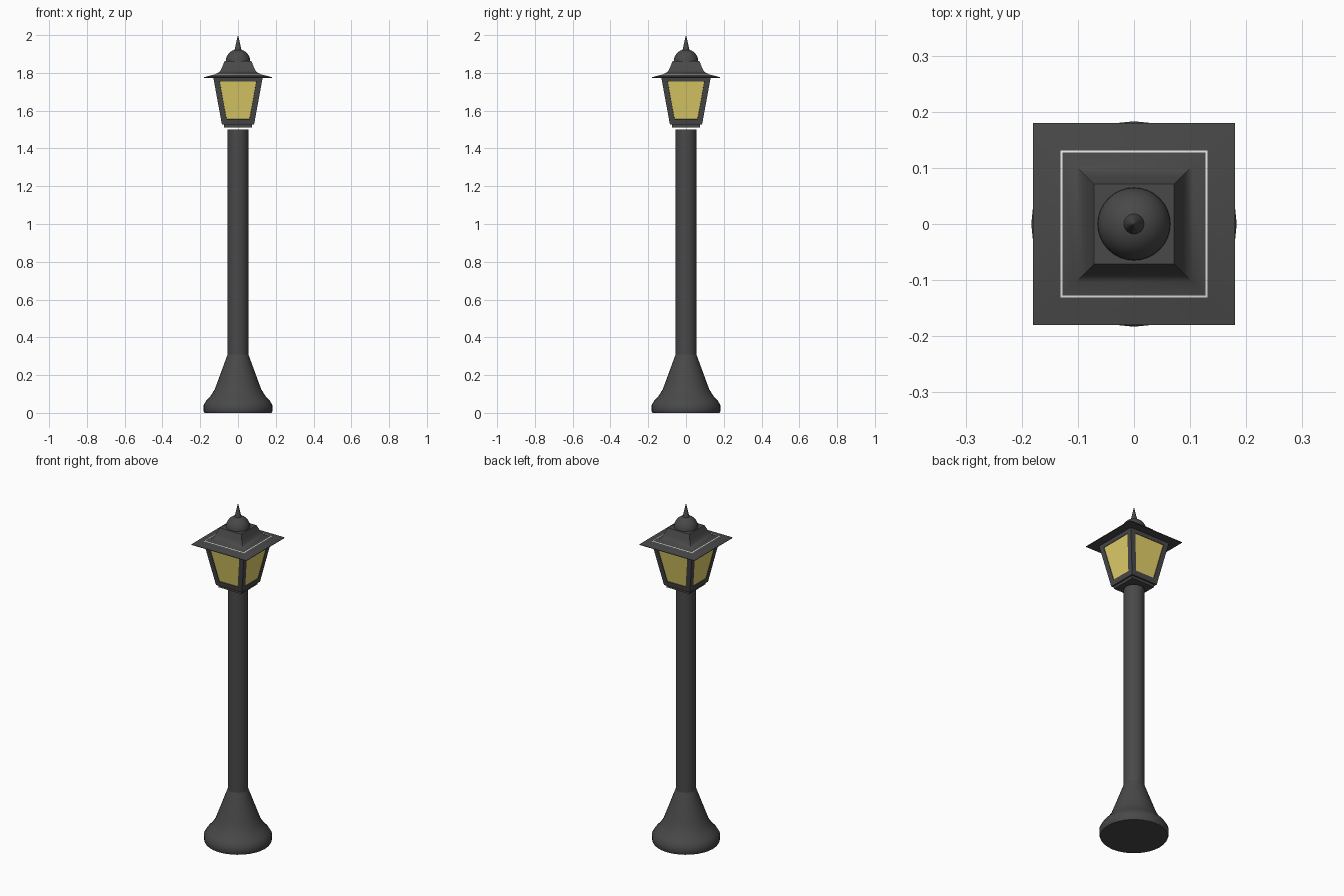
import bpy
import bmesh
from math import sin, cos, pi, sqrt, radians

cube = bpy.data.objects.get("Cube")
if cube:
    bpy.data.objects.remove(cube)


def make_material(name, color):
    mat = bpy.data.materials.new(name)
    mat.use_nodes = True
    mat.diffuse_color = color
    mat.node_tree.nodes["Principled BSDF"].inputs["Base Color"].default_value = color
    return mat


iron = make_material("dark_iron", (0.066, 0.066, 0.066, 1))
glass = make_material("amber_glass", (0.77, 0.64, 0.145, 1))
trim = make_material("pale_trim", (0.8, 0.8, 0.77, 1))


def finish(bm, name, mats, smooth):
    bmesh.ops.recalc_face_normals(bm, faces=bm.faces)
    mesh = bpy.data.meshes.new(name)
    bm.to_mesh(mesh)
    bm.free()
    obj = bpy.data.objects.new(name, mesh)
    bpy.context.collection.objects.link(obj)
    for mat in mats:
        mesh.materials.append(mat)
    if smooth:
        bpy.ops.object.select_all(action="DESELECT")
        obj.select_set(True)
        bpy.context.view_layer.objects.active = obj
        bpy.ops.object.shade_smooth_by_angle(angle=radians(40))
    return obj


def loft(profile, sides):
    """Stack rings of (radius, height); square rings use half-width as radius."""
    bm = bmesh.new()
    square = sides == 4
    phase, scale = (pi / 4, sqrt(2)) if square else (0, 1)
    rings = []
    for r, z in profile:
        angles = [phase + 2 * pi * i / sides for i in range(sides)]
        rings.append([bm.verts.new((r * scale * cos(a), r * scale * sin(a), z)) for a in angles])
    bands = []
    for low, high in zip(rings, rings[1:]):
        bands.append([bm.faces.new((low[i], low[(i + 1) % sides], high[(i + 1) % sides], high[i]))
                      for i in range(sides)])
    bm.faces.new(rings[0][::-1])
    bm.faces.new(rings[-1])
    return bm, bands


def part(name, profile, sides, smooth=True):
    bm, _ = loft(profile, sides)
    return finish(bm, name, [iron], smooth)


# Flared foot and post
part("base", [(0.178, 0), (0.183, 0.012), (0.183, 0.04), (0.168, 0.065), (0.145, 0.09),
              (0.123, 0.125), (0.108, 0.165), (0.055, 0.31)], 32)
part("post", [(0.055, 0.3), (0.055, 1.501)], 32)

# Plinth sitting just clear of the post
part("lantern_plinth", [(0.075, 1.511), (0.075, 1.528)], 4, False)

# Tapered lantern with a recessed pane on each side
bm, bands = loft([(0.085, 1.526), (0.132, 1.782)], 4)
bmesh.ops.recalc_face_normals(bm, faces=bm.faces)
bmesh.ops.inset_individual(bm, faces=bands[0], thickness=0.029, depth=0, use_even_offset=True)
bmesh.ops.inset_individual(bm, faces=bands[0], thickness=0.0005, depth=-0.003,
                           use_even_offset=True)
for face in bands[0]:
    face.material_index = 1
finish(bm, "lantern_body", [iron, glass], False)

# Sweeping square roof with a pale line around the eave
bm, bands = loft([(0.18, 1.774), (0.18, 1.777), (0.131, 1.79), (0.127, 1.791), (0.104, 1.801),
                  (0.092, 1.813), (0.084, 1.83), (0.071, 1.862)], 4)
for face in bands[2]:
    face.material_index = 1
finish(bm, "roof", [iron, trim], True)

# Domed cap and spike
dome = [(0.065 * cos(a), 1.86 + 0.065 * sin(a)) for a in [pi / 2 * i / 9 for i in range(9)]]
part("dome_cap", dome, 32)
part("spike", [(0.021, 1.91), (0.0005, 2.0)], 16)
